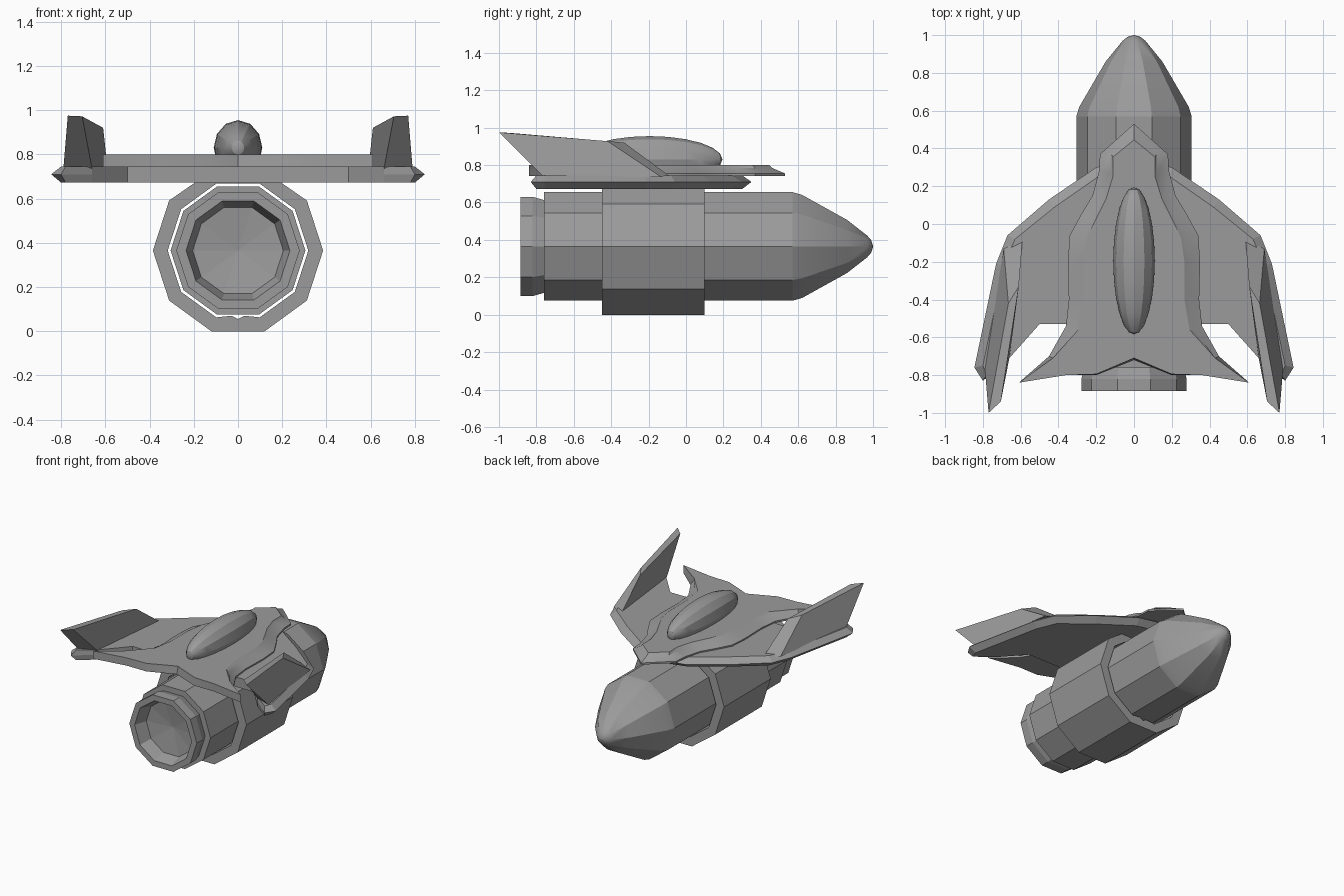
import bpy, bmesh, math

old = bpy.data.objects.get("Cube")
if old:
    bpy.data.objects.remove(old, do_unlink=True)

grey = bpy.data.materials.new("hull grey")
grey.use_nodes = True
grey.diffuse_color = (0.33, 0.33, 0.33, 1)
grey.node_tree.nodes["Principled BSDF"].inputs["Base Color"].default_value = (0.33, 0.33, 0.33, 1)

AXIS_Z = 0.365
SIDES = 10


def finish(name, bm, smooth=None):
    bmesh.ops.remove_doubles(bm, verts=bm.verts, dist=0.0005)
    bmesh.ops.recalc_face_normals(bm, faces=bm.faces)
    mesh = bpy.data.meshes.new(name)
    bm.to_mesh(mesh)
    bm.free()
    obj = bpy.data.objects.new(name, mesh)
    bpy.context.collection.objects.link(obj)
    mesh.materials.append(grey)
    if smooth:
        bpy.ops.object.select_all(action="DESELECT")
        obj.select_set(True)
        bpy.context.view_layer.objects.active = obj
        bpy.ops.object.shade_smooth_by_angle(angle=math.radians(smooth))
    return obj


def loft(name, rings, smooth=None):
    """Skin closed rings of equal length and cap both ends."""
    bm = bmesh.new()
    rows = [[bm.verts.new(p) for p in ring] for ring in rings]
    n = len(rows[0])
    for a, b in zip(rows, rows[1:]):
        for i in range(n):
            j = (i + 1) % n
            bm.faces.new((a[i], a[j], b[j], b[i]))
    bm.faces.new(rows[0])
    bm.faces.new(rows[-1])
    return finish(name, bm, smooth)


def turned(name, profile, smooth=None):
    """Ten-sided body along y from (y, radius) pairs."""
    turn = math.tau / SIDES
    return loft(name, [[(r * math.cos(i * turn), y, AXIS_Z + r * math.sin(i * turn))
                        for i in range(SIDES)] for y, r in profile], smooth)


def mirrored(half, z):
    """Close a half outline whose first and last points lie on x = 0."""
    pts = half + [(-x, y) for x, y in reversed(half[1:-1])]
    return [(x, y, z) for x, y in pts]


# Engine body with pointed nose, open nozzle and shallow inner cone
turned("engine_body", [(-0.76, 0.2), (-0.76, 0.305), (0.57, 0.305)])
turned("nose_cone", [(0.57, 0.305), (0.62, 0.29), (0.86, 0.15), (0.97, 0.06),
                     (0.99, 0.035), (1.0, 0.004)], 25)
turned("nozzle", [(-0.75, 0.258), (-0.82, 0.279), (-0.885, 0.279), (-0.885, 0.235),
                  (-0.79, 0.205), (-0.765, 0.004)])

# Clamp band open at the bottom
outer, inner = [], []
for i in range(-3, 9):
    a = math.radians(36 * i)
    outer.append((0.385 * math.cos(a), 0.385 * math.sin(a)))
    inner.append((0.318 * math.cos(a), 0.318 * math.sin(a)))
inner = [(0.03, -0.295)] + inner[1:-1] + [(-0.03, -0.295)]
# Keep the lower inner edge close to the body
bm = bmesh.new()
rows = []
for (ox, oz), (ix, iz) in zip(outer, inner):
    rows.append([bm.verts.new((x, y, AXIS_Z + min(z, 0.36))) for x, y, z in
                 ((ox, -0.45, oz), (ox, 0.1, oz), (ix, 0.1, iz), (ix, -0.45, iz))])
for a, b in zip(rows, rows[1:]):
    for k in range(4):
        bm.faces.new((a[k], a[(k + 1) % 4], b[(k + 1) % 4], b[k]))
bm.faces.new(rows[0])
bm.faces.new(rows[-1])
finish("clamp_band", bm)

# Lower wing with a knife edge along its front and tips
wing_edge = [(0, 0.35), (0.2, 0.3), (0.45, 0.13), (0.67, -0.06), (0.73, -0.21),
             (0.845, -0.76), (0.8, -0.83), (0.66, -0.71), (0.5, -0.53), (0, -0.53)]
wing_flat = [(0, 0.3), (0.19, 0.25), (0.42, 0.09), (0.63, -0.08), (0.69, -0.22),
             (0.8, -0.75), (0.78, -0.8), (0.66, -0.71), (0.5, -0.53), (0, -0.53)]
loft("lower_wing", [mirrored(wing_flat, 0.672), mirrored(wing_edge, 0.71),
                    mirrored(wing_flat, 0.745)])

# Upper deck with stepped nose and swept rear points
deck_base = [(0, 0.53), (0.18, 0.37), (0.185, 0.28), (0.22, 0.15), (0.28, 0.05),
             (0.34, -0.06), (0.35, -0.2), (0.345, -0.4), (0.36, -0.54), (0.45, -0.7),
             (0.61, -0.84), (0.36, -0.8), (0.2, -0.8), (0, -0.72)]
deck_rim = [(0, 0.46), (0.12, 0.37), (0.12, 0.27), (0.16, 0.15), (0.22, 0.04),
            (0.27, -0.07), (0.29, -0.2), (0.29, -0.4), (0.32, -0.56), (0.43, -0.71),
            (0.61, -0.84), (0.36, -0.8), (0.2, -0.795), (0, -0.71)]
deck_top = [(x * 0.92, y - 0.015 if y > 0 else y) for x, y in deck_rim[:9]] + deck_rim[9:]
loft("upper_deck", [mirrored(deck_base, 0.742), mirrored(deck_base, 0.755),
                    mirrored(deck_rim, 0.785), mirrored(deck_top, 0.8)], 30)

# Canopy bubble
bm = bmesh.new()
bmesh.ops.create_uvsphere(bm, u_segments=12, v_segments=12, radius=1)
for v in bm.verts:
    x, y, z = v.co
    v.co = (x * 0.11, -0.195 + z * 0.39, 0.83 + y * 0.125)
finish("canopy", bm, 25)

# Tail fins rising from the wing tips
for side, label in ((1, "left"), (-1, "right")):
    foot = [(0.59, -0.08, 0.735), (0.69, -0.13, 0.735), (0.79, -0.76, 0.735), (0.66, -0.71, 0.735)]
    crown = [(0.61, -0.33, 0.92), (0.665, -0.42, 0.928), (0.77, -1.0, 0.975), (0.705, -0.94, 0.972)]
    loft(label + "_fin", [[(side * x, y, z) for x, y, z in ring] for ring in (foot, crown)])
